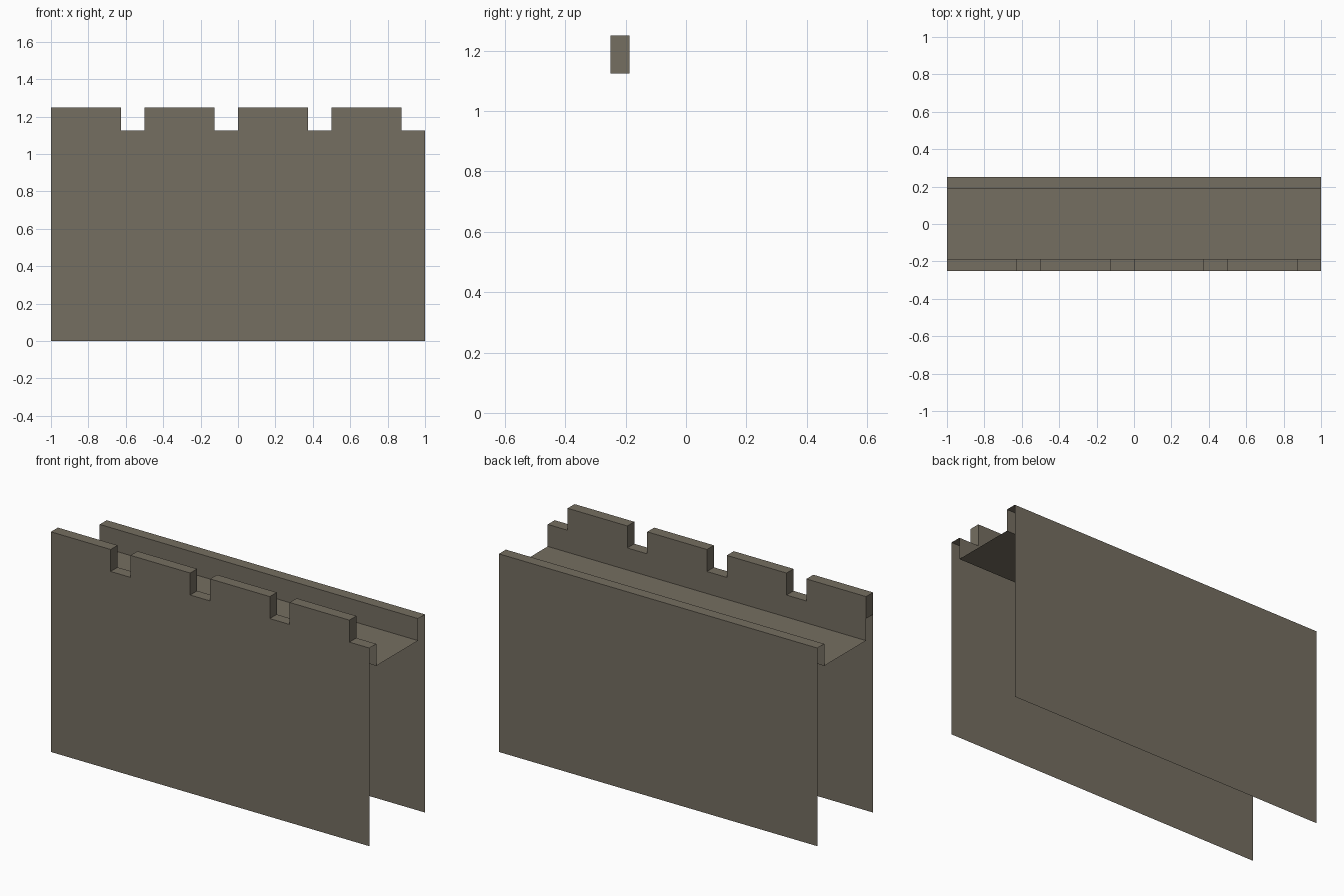
import bpy, bmesh
from mathutils import Vector

if "Cube" in bpy.data.objects:
    bpy.data.objects.remove(bpy.data.objects["Cube"])

stone = bpy.data.materials.new("grey_brown_stone")
stone.diffuse_color = (0.178, 0.156, 0.119, 1)
stone.use_nodes = True
stone.node_tree.nodes["Principled BSDF"].inputs["Base Color"].default_value = stone.diffuse_color

# Open cross-section (y, z): front wall, parapet, walkway, back parapet, back wall
OUT, INN, FLOOR, PARAPET, MERLON = 0.25, 0.1875, 1.0, 1.125, 0.125
half = [(-OUT, 0), (-OUT, PARAPET), (-INN, PARAPET), (-INN, FLOOR)]
profile = half + [(-y, z) for y, z in reversed(half)]

# Stations along the wall: start and end of each merlon
xs = []
for i in range(4):
    xs += [-1 + i * 0.5, -1 + i * 0.5 + 0.375]
xs.append(1.0)

# Sweep the section along x
bm = bmesh.new()
rows = [[bm.verts.new((x, y, z)) for y, z in profile] for x in xs]
merlon_bases = []
for i in range(len(xs) - 1):
    a, b = rows[i], rows[i + 1]
    for j in range(len(profile) - 1):
        f = bm.faces.new((a[j], b[j], b[j + 1], a[j + 1]))
        if j == 1 and i % 2 == 0:
            merlon_bases.append(f)

# Raise the merlons from the front parapet
for f in bmesh.ops.extrude_discrete_faces(bm, faces=merlon_bases)["faces"]:
    bmesh.ops.translate(bm, verts=f.verts[:], vec=Vector((0, 0, MERLON)))

mesh = bpy.data.meshes.new("castle_wall")
bm.to_mesh(mesh)
bm.free()
mesh.materials.append(stone)
wall = bpy.data.objects.new("castle_wall", mesh)
bpy.context.collection.objects.link(wall)
